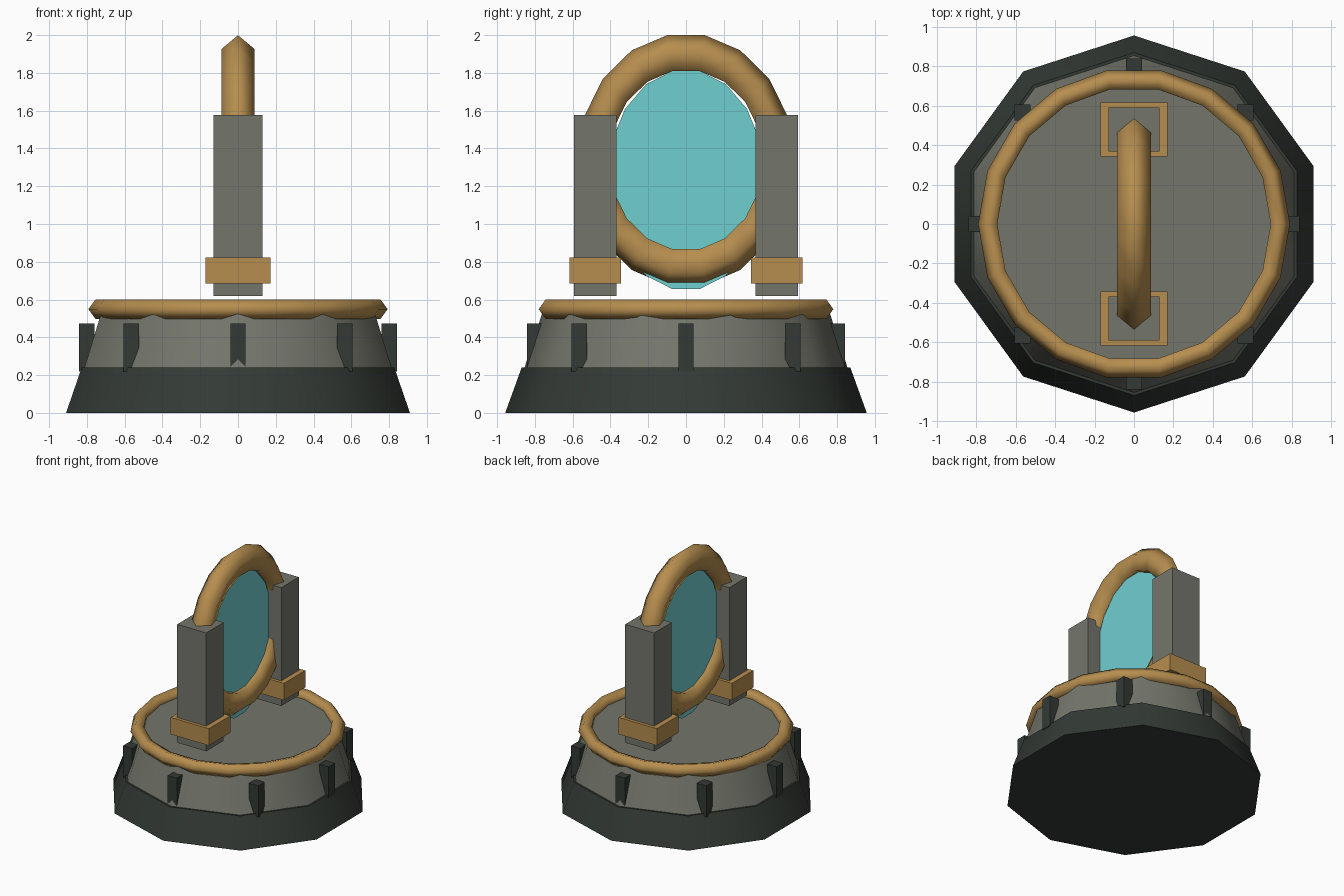
import bpy
from math import radians, sin, cos

cube = bpy.data.objects.get("Cube")
if cube:
    bpy.data.objects.remove(cube, do_unlink=True)


def material(name, rgb):
    mat = bpy.data.materials.new(name)
    mat.use_nodes = True
    mat.diffuse_color = (*rgb, 1)
    bsdf = next(n for n in mat.node_tree.nodes if n.type == "BSDF_PRINCIPLED")
    bsdf.inputs["Base Color"].default_value = (*rgb, 1)
    return mat


stone = material("grey_stone", (0.175, 0.182, 0.148))
dark = material("dark_green_stone", (0.033, 0.042, 0.035))
gold = material("aged_gold", (0.47, 0.27, 0.078))
teal = material("portal_teal", (0.16, 0.62, 0.63))


def finish(name, mat, smooth=None):
    obj = bpy.context.object
    obj.name = obj.data.name = name
    obj.data.materials.append(mat)
    if smooth:
        bpy.ops.object.shade_smooth_by_angle(angle=radians(smooth))
    return obj


def box(name, mat, centre, size):
    bpy.ops.mesh.primitive_cube_add(size=1, location=centre)
    bpy.context.object.scale = size
    return finish(name, mat)


def tier(name, mat, z0, z1, r0, r1):
    bpy.ops.mesh.primitive_cone_add(vertices=10, radius1=r0, radius2=r1,
                                    depth=z1 - z0, location=(0, 0, (z0 + z1) / 2))
    return finish(name, mat, 40)


def ring(name, z, major, minor, rotation=(0, 0, 0), scale=(1, 1, 1)):
    bpy.ops.mesh.primitive_torus_add(major_segments=18, minor_segments=5,
                                     major_radius=major, minor_radius=minor,
                                     location=(0, 0, z), rotation=rotation)
    bpy.context.object.scale = scale
    return finish(name, gold, 80)


# Ten-sided stepped base with a gold rim
tier("base_foot", dark, 0, 0.24, 0.957, 0.87)
tier("base_drum", stone, 0.24, 0.547, 0.855, 0.755)
ring("base_rim", 0.549, 0.738, 0.054)

# Eight upright ribs around the drum, all square to the axes
for i in range(8):
    a = radians(45 * i)
    box(f"base_rib_{i + 1}", dark, (0.8 * cos(a), 0.8 * sin(a), 0.345),
        (0.082, 0.082, 0.254))

# Two pillars with gold collars
for label, side in (("front", -1), ("back", 1)):
    y = side * 0.48
    box(f"{label}_pillar", stone, (0, y, 1.098), (0.26, 0.224, 0.958))
    box(f"{label}_collar", gold, (0, y, 0.754), (0.342, 0.274, 0.137))

# Oval portal frame standing between the pillars, stretched upright
ring("portal_frame", 1.338, 0.488, 0.092,
     (radians(90), 0, radians(90)), (0.99, 1.158, 0.99))

# Thin portal pane, set a little lower than its frame
bpy.ops.mesh.primitive_cylinder_add(vertices=18, radius=1, depth=0.034,
                                    location=(0, 0, 1.233), rotation=(0, radians(90), 0))
bpy.context.object.scale = (0.586, 0.421, 1)
finish("portal_pane", teal)
